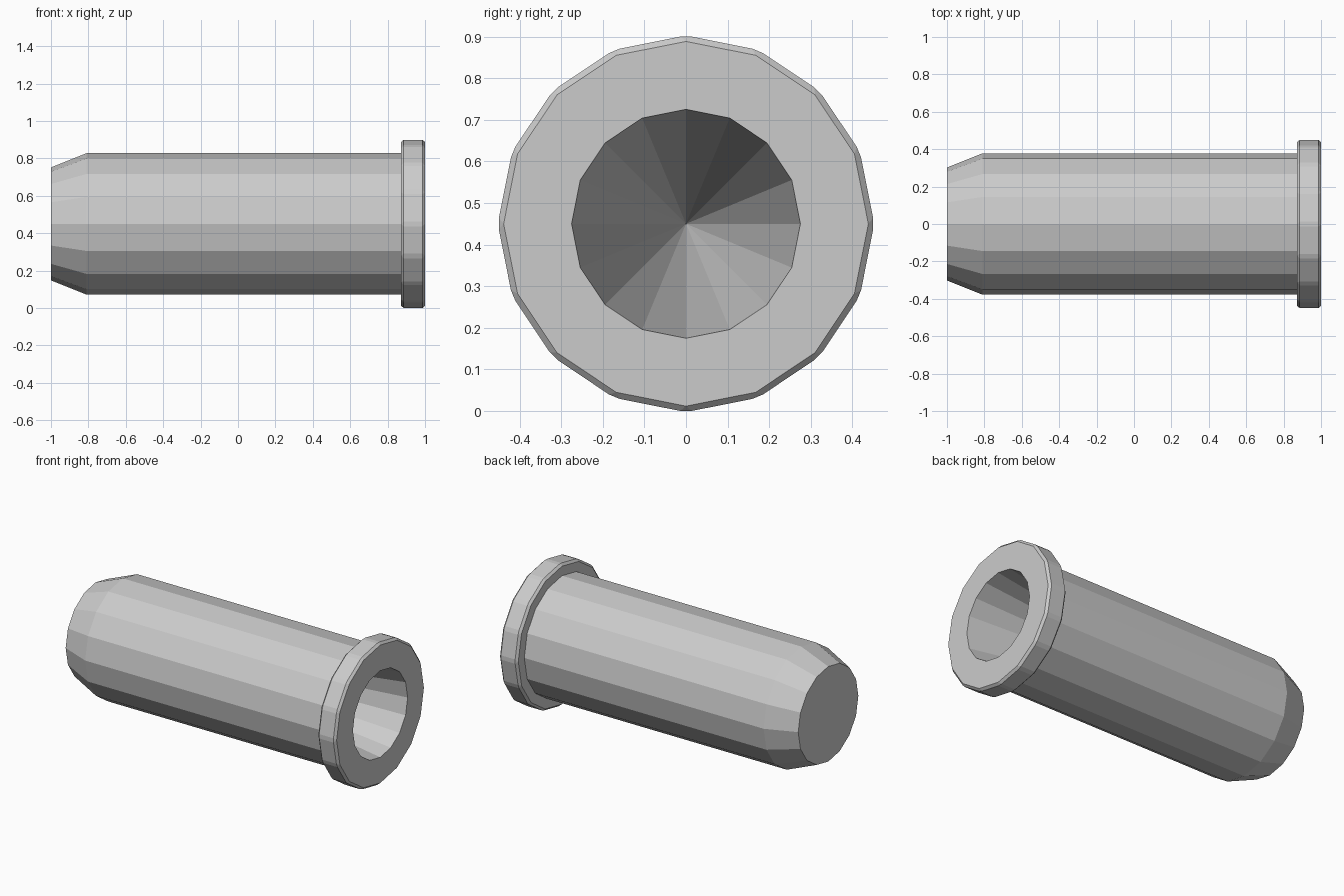
import bpy, bmesh
from math import sin, cos, tau, pi
from mathutils import Matrix

if "Cube" in bpy.data.objects:
    bpy.data.objects.remove(bpy.data.objects["Cube"])

N = 16
ZC = 0.45
bm = bmesh.new()


def ring(x, r):
    vs = [bm.verts.new((x, r * cos(tau * i / N), ZC + r * sin(tau * i / N))) for i in range(N)]
    return vs


def loop_edges(vs):
    out = []
    for i in range(N):
        a, b = vs[i], vs[(i + 1) % N]
        out.append(bm.edges.get((a, b)) or bm.edges.new((a, b)))
    return out


def skin(a, b):
    for i in range(N):
        j = (i + 1) % N
        bm.faces.new((a[i], a[j], b[j], b[i]))


# flange: cylinder with every edge bevelled, then opened at both ends
m = Matrix.Translation((0.936, 0, ZC)) @ Matrix.Rotation(pi / 2, 4, 'Y')
bmesh.ops.create_cone(bm, cap_ends=True, segments=N, radius1=0.4525,
                      radius2=0.4525, depth=0.128, matrix=m)
bmesh.ops.bevel(bm, geom=bm.edges[:], offset=0.014, offset_type='OFFSET',
                segments=1, profile=0.5, affect='EDGES')
caps = [f for f in bm.faces if len(f.verts) == N]
bmesh.ops.delete(bm, geom=caps, context='FACES_ONLY')
rim = [e for e in bm.edges if e.is_boundary]
front = [e for e in rim if e.verts[0].co.x > 0.936]
back = [e for e in rim if e.verts[0].co.x < 0.936]

# body: straight barrel with a tapered, closed end
end, shoulder, neck = ring(-1, 0.302), ring(-0.81, 0.378), ring(0.872, 0.378)
bm.faces.new(end)
skin(end, shoulder)
skin(shoulder, neck)
bmesh.ops.bridge_loops(bm, edges=back + loop_edges(neck))

# bore: long conical hollow from the flange face
mouth = ring(1, 0.275)
bmesh.ops.bridge_loops(bm, edges=front + loop_edges(mouth))
tip = bm.verts.new((-0.8, 0, ZC))
for i in range(N):
    bm.faces.new((mouth[i], mouth[(i + 1) % N], tip))

bmesh.ops.recalc_face_normals(bm, faces=bm.faces[:])
me = bpy.data.meshes.new("flanged_sleeve")
bm.to_mesh(me)
bm.free()
bpy.context.collection.objects.link(bpy.data.objects.new("flanged_sleeve", me))
